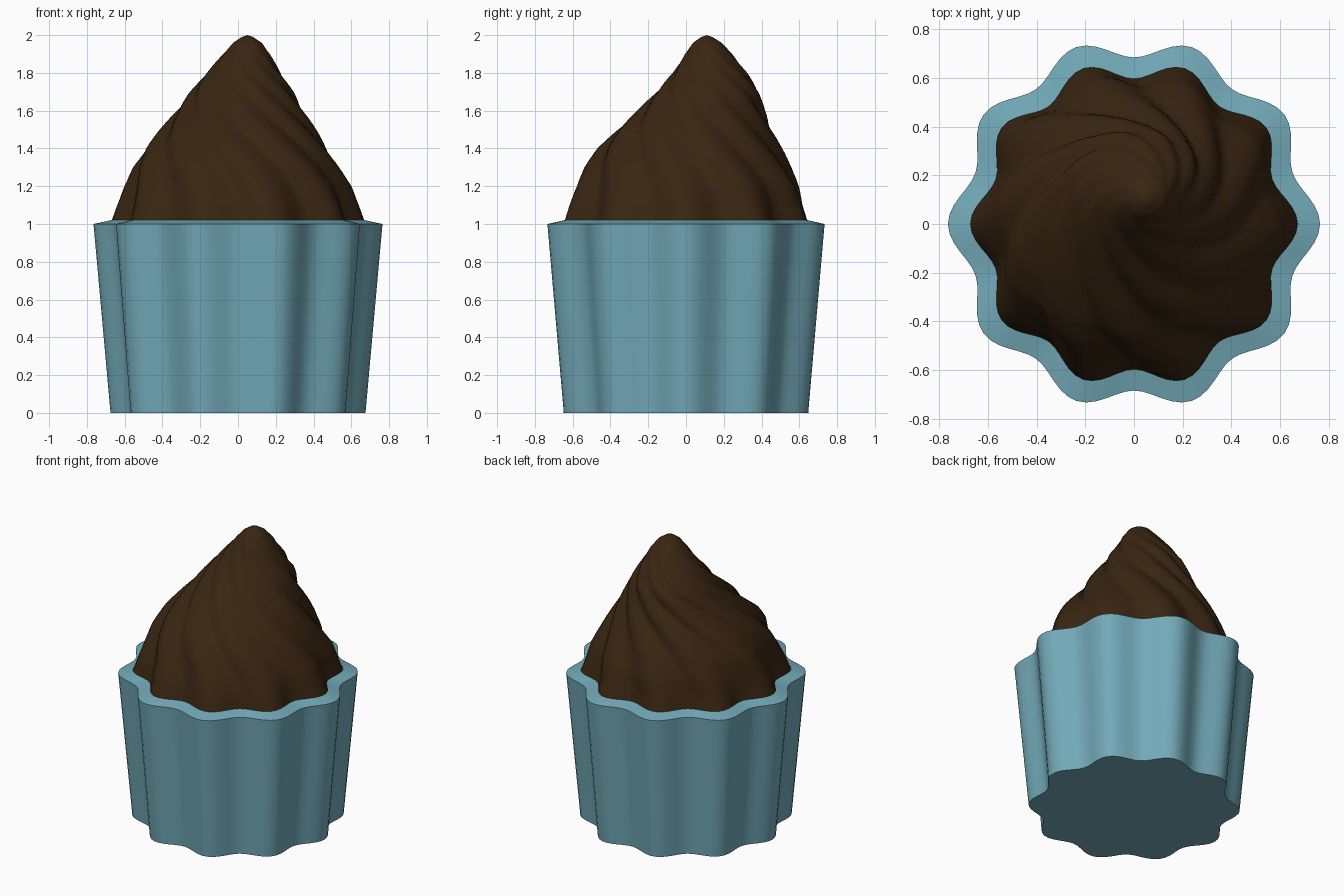
import bpy, bmesh, math

if "Cube" in bpy.data.objects:
    bpy.data.objects.remove(bpy.data.objects["Cube"])

LOBES, SEG = 10, 120


def material(name, rgb):
    m = bpy.data.materials.new(name)
    m.diffuse_color = (*rgb, 1)
    m.use_nodes = True
    m.node_tree.nodes["Principled BSDF"].inputs["Base Color"].default_value = m.diffuse_color
    return m


def lobed_ring(z, cx, cy, r, amp, twist=0.0, crease=0.0):
    """Fluted outline: r at the lobe tips, r - amp in the valleys."""
    pts = []
    for i in range(SEG):
        a = 2 * math.pi * i / SEG
        b = a - math.radians(twist)
        soft = 0.5 + 0.5 * math.cos(LOBES * b)
        sharp = abs(math.cos(LOBES * b / 2))
        rr = r - amp * (1 - (soft * (1 - crease) + sharp * crease))
        pts.append((cx + rr * math.cos(a), cy + rr * math.sin(a), z))
    return pts


def loft(name, rings, mat, bottom=None, top=None, angle=40):
    bm = bmesh.new()
    loops = [[bm.verts.new(p) for p in ring] for ring in rings]
    for lo, hi in zip(loops, loops[1:]):
        for i in range(SEG):
            j = (i + 1) % SEG
            bm.faces.new((lo[i], lo[j], hi[j], hi[i]))
    for tip, loop, flip in ((bottom, loops[0], True), (top, loops[-1], False)):
        if tip:
            v = bm.verts.new(tip)
            for i in range(SEG):
                a, b = loop[i], loop[(i + 1) % SEG]
                bm.faces.new((b, a, v) if flip else (a, b, v))
    me = bpy.data.meshes.new(name)
    bm.to_mesh(me)
    bm.free()
    me.materials.append(mat)
    ob = bpy.data.objects.new(name, me)
    bpy.context.collection.objects.link(ob)
    bpy.ops.object.select_all(action='DESELECT')
    ob.select_set(True)
    bpy.context.view_layer.objects.active = ob
    bpy.ops.object.shade_smooth_by_angle(angle=math.radians(angle))
    return ob


teal = material("teal_paper", (0.17, 0.40, 0.48))
brown = material("chocolate", (0.042, 0.019, 0.006))

# Fluted paper cup with a base and a thick rim
loft("paper_cup", [
    lobed_ring(0.0, 0, 0, 0.675, 0.075),
    lobed_ring(1.0, 0, 0, 0.765, 0.08),
    lobed_ring(1.02, 0, 0, 0.672, 0.075),
], teal, bottom=(0, 0, 0.0))

# Swirled frosting: height, centre x, centre y, tip radius, groove depth, twist
levels = [
    (1.00, 0.00, 0.00, 0.675, 0.075, 0),
    (1.10, 0.00, 0.00, 0.640, 0.065, -1),
    (1.20, 0.00, 0.01, 0.602, 0.055, -4),
    (1.30, -0.01, 0.01, 0.552, 0.048, -10),
    (1.40, -0.01, 0.02, 0.490, 0.045, -20),
    (1.50, 0.00, 0.045, 0.415, 0.040, -33),
    (1.60, 0.01, 0.08, 0.340, 0.034, -50),
    (1.70, 0.02, 0.115, 0.275, 0.026, -70),
    (1.80, 0.03, 0.127, 0.198, 0.015, -95),
    (1.90, 0.045, 0.12, 0.125, 0.006, -120),
    (1.96, 0.05, 0.113, 0.075, 0.0, -140),
    (1.99, 0.05, 0.11, 0.030, 0.0, -150),
]
rings, STEPS = [], 4
for lo, hi in zip(levels, levels[1:]):
    for s in range(STEPS):
        t = s / STEPS
        v = [p + (q - p) * t for p, q in zip(lo, hi)]
        rings.append(lobed_ring(*v, crease=min(1, (v[0] - 1) * 2)))
rings.append(lobed_ring(*levels[-1]))
loft("frosting", rings, brown, top=(0.05, 0.11, 2.0), angle=60)
